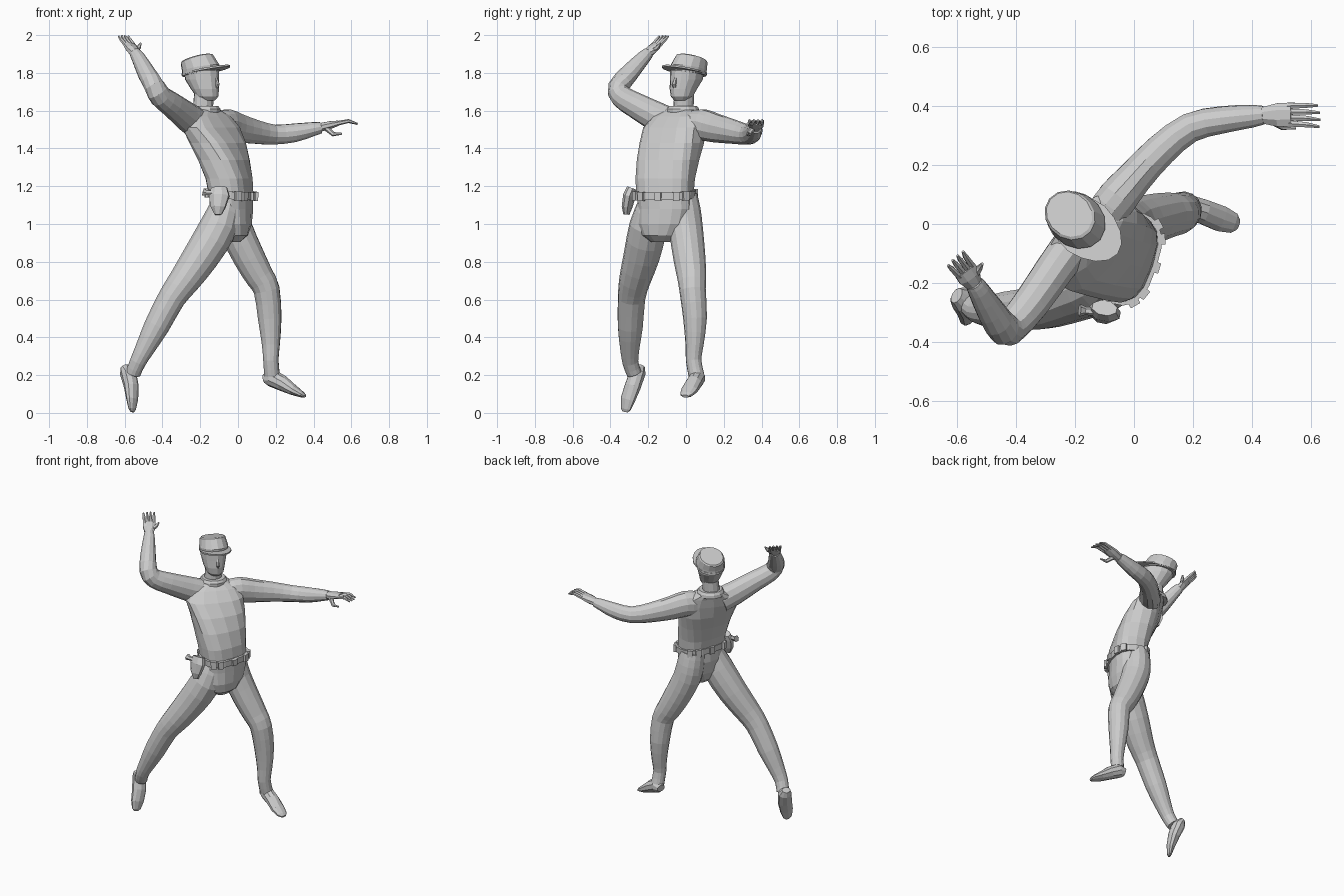
import bpy, bmesh, math
from mathutils import Vector


def skin(name, rings):
    """Bridge equal-sized point rings into a capped solid."""
    bm = bmesh.new()
    loops = [[bm.verts.new(p) for p in ring] for ring in rings]
    n = len(loops[0])
    for a, b in zip(loops, loops[1:]):
        for i in range(n):
            bm.faces.new((a[i], a[(i + 1) % n], b[(i + 1) % n], b[i]))
    bm.faces.new(loops[0][::-1])
    bm.faces.new(loops[-1])
    bmesh.ops.recalc_face_normals(bm, faces=bm.faces)
    mesh = bpy.data.meshes.new(name)
    bm.to_mesh(mesh)
    bm.free()
    ob = bpy.data.objects.new(name, mesh)
    bpy.context.collection.objects.link(ob)
    return ob


def spow(v, e):
    return math.copysign(abs(v) ** e, v)


def stack(name, rows, n=16, e=1.0):
    """Elliptic sections: x, y, z, half depth, half width, yaw, optional tilt."""
    rings = []
    for x, y, z, d, w, yaw, *tilt in rows:
        f = Vector((math.cos(math.radians(yaw)), math.sin(math.radians(yaw)), tilt[0] if tilt else 0))
        s = Vector((-f.y, f.x, 0))
        c = Vector((x, y, z))
        rings.append([c + f * d * spow(math.cos(t), e) + s * w * spow(math.sin(t), e)
                      for t in (2 * math.pi * i / n for i in range(n))])
    return skin(name, rings)


def refine(rows):
    """Insert one curved in-between section per span."""
    rows = [(*r[:4], r[-1]) for r in rows]
    out = [rows[0]]
    for i in range(len(rows) - 1):
        a, b = rows[i], rows[i + 1]
        p, q = rows[max(i - 1, 0)], rows[min(i + 2, len(rows) - 1)]
        out += [tuple((9 * (u + v) - s - t) / 16 for s, u, v, t in zip(p, a, b, q)), b]
    return out


def tube(name, rows, side, n=10):
    """Sections across a path: x, y, z, radius along side, other radius."""
    pts = [Vector(r[:3]) for r in rows]
    rings = []
    for i, r in enumerate(rows):
        t = (pts[min(i + 1, len(pts) - 1)] - pts[max(i - 1, 0)]).normalized()
        u = Vector(side)
        u = (u - t * u.dot(t)).normalized()
        v = t.cross(u)
        a, b = r[3], r[-1]
        rings.append([pts[i] + u * a * math.cos(k) + v * b * math.sin(k)
                      for k in (2 * math.pi * (j + .5) / n for j in range(n))])
    return skin(name, rings)


def hand(name, wrist, knuckle, mid, tip, spread, thumb):
    """Flat palm, four fingers fanned along spread, and a thumb."""
    w, k, m, t, s = (Vector(p) for p in (wrist, knuckle, mid, tip, spread))
    c = w.lerp(k, .55)
    tube(name + "_palm", [(*w, .028, .025), (*c, .043, .022), (*k, .043, .014)], s, 8)
    for i in range(4):
        o = (i - 1.5) * .02
        end = t.lerp(m, .12 if i in (0, 3) else 0)
        tube(f"{name}_finger_{i + 1}",
             [(*(k.lerp(w, .1) + s * o), .012), (*(m + s * o * 1.1), .01),
              (*(end + s * o * 1.2), .005)], s, 6)
    tube(name + "_thumb", [(*p, r) for p, r in zip(thumb, (.015, .012, .005))], s, 6)


# Torso, twisting from hips to shoulders
stack("torso", [
    (-.035, -.112, 1.14, .105, .15, -18),
    (-.047, -.11, 1.24, .11, .156, -20),
    (-.075, -.095, 1.34, .115, .165, -26),
    (-.108, -.075, 1.43, .115, .176, -33),
    (-.142, -.06, 1.51, .1, .186, -40),
    (-.165, -.038, 1.57, .08, .155, -42),
    (-.18, -.018, 1.605, .066, .085, -40)], e=.72)
stack("pelvis", [
    (-.035, -.112, 1.17, .105, .15, -18),
    (-.035, -.105, 1.08, .107, .15, -18),
    (-.035, -.118, 1.0, .102, .138, -15),
    (-.03, -.132, .94, .08, .1, -12),
    (-.03, -.135, .905, .04, .05, -12)], e=.85)

# Neck, collar and head
stack("neck", [(-.188, -.015, 1.58, .055, .055, -39), (-.18, -.01, 1.69, .052, .054, -39)], 12)
stack("collar", [(-.18, -.016, 1.59, .086, .09, -39), (-.178, -.016, 1.61, .085, .086, -39),
                 (-.178, -.016, 1.625, .074, .076, -39)], 12)
stack("head", [
    (-.155, -.028, 1.655, .035, .035, -39),
    (-.163, -.022, 1.675, .062, .056, -39),
    (-.175, -.014, 1.715, .08, .068, -39),
    (-.19, .002, 1.765, .098, .08, -39),
    (-.193, .006, 1.81, .1, .083, -39),
    (-.2, .012, 1.84, .085, .07, -39)], 14)
tube("nose", [(-.117, -.054, 1.775, .008, .008), (-.108, -.064, 1.738, .012, .012),
              (-.113, -.059, 1.722, .009, .008)], (.62, .78, 0), 6)

# Cap with a tilted top and peak
stack("cap_crown", [
    (-.197, .013, 1.795, .105, .09, -39, .16),
    (-.197, .013, 1.825, .106, .091, -39, .18),
    (-.218, .03, 1.872, .09, .08, -39, .32),
    (-.22, .033, 1.878, .082, .073, -39, .3)], 14)
peak = []
for dz in (0, .01):
    ring = []
    for i in range(20):
        a = 2 * math.pi * i / 20
        k = max(0, math.cos(a)) ** .6
        d, w = math.cos(a) * (.107 + .075 * k), math.sin(a) * (.092 + .024 * k)
        f, s = Vector((.777, -.63, .17)), Vector((.63, .777, 0))
        ring.append(Vector((-.197, .013, 1.803 + dz - .25 * w * w)) + f * d + s * w)
    peak.append(ring)
skin("cap_peak", peak)

# Arms
tube("left_arm", refine([
    (-.09, .04, 1.52, .07, .08), (-.055, .09, 1.525, .07, .084),
    (.0, .155, 1.508, .062, .078), (.09, .25, 1.488, .057, .065),
    (.19, .327, 1.473, .052, .054), (.3, .354, 1.483, .047, .05),
    (.4, .366, 1.503, .039, .037), (.44, .37, 1.51, .032, .03)]), (-.6, .8, 0), 12)
tube("right_arm", refine([
    (-.215, -.08, 1.53, .07, .084), (-.27, -.155, 1.567, .067, .08),
    (-.35, -.27, 1.63, .063, .068), (-.41, -.342, 1.675, .058, .061),
    (-.44, -.358, 1.725, .054, .057), (-.485, -.298, 1.8, .048, .05),
    (-.528, -.225, 1.88, .037, .037), (-.545, -.2, 1.905, .031, .03)]), (-.75, .6, 0), 12)

# Hands
hand("left_hand", (.43, .369, 1.51), (.535, .372, 1.535), (.585, .37, 1.545), (.632, .366, 1.53),
     (-.08, 1, 0), [(.47, .352, 1.505), (.505, .33, 1.475), (.55, .325, 1.478)])
hand("right_hand", (-.543, -.205, 1.9), (-.575, -.155, 1.95), (-.595, -.132, 1.976),
     (-.608, -.115, 1.997), (.7, .65, 0),
     [(-.545, -.18, 1.915), (-.525, -.15, 1.935), (-.515, -.135, 1.958)])

# Legs
tube("right_leg", refine([
    (-.06, -.175, 1.12, .075), (-.1, -.2, .99, .1), (-.195, -.235, .83, .096),
    (-.285, -.272, .7, .083), (-.35, -.288, .61, .073), (-.43, -.295, .46, .067),
    (-.488, -.298, .35, .053), (-.53, -.295, .27, .043), (-.555, -.275, .21, .04)]), (.4, .9, 0), 14)
tube("left_leg", refine([
    (-.04, -.02, 1.15, .08), (-.032, -.01, 1.07, .088), (-.01, 0, .97, .09), (.06, .018, .82, .085),
    (.115, .03, .72, .077), (.152, .035, .65, .07), (.168, .048, .5, .063),
    (.174, .045, .36, .048), (.174, .04, .28, .041), (.18, .055, .2, .042)]), (.3, .95, 0), 14)

# Feet
tube("right_foot", [
    (-.603, -.243, .245, .028, .02), (-.583, -.255, .215, .044, .043),
    (-.565, -.282, .14, .046, .037), (-.56, -.308, .07, .043, .026),
    (-.56, -.319, .02, .03, .015), (-.56, -.322, .005, .016, .007)], (.5, .85, 0))
tube("left_foot", [
    (.14, .075, .18, .028, .025), (.175, .062, .187, .042, .048),
    (.235, .042, .157, .044, .042), (.295, .018, .12, .046, .028),
    (.338, .003, .097, .036, .016), (.354, -.003, .088, .018, .008)], (.3, .95, 0))

# Belt with pouches and buckle
bx, by, bz = -.035, -.112, 1.155
stack("belt", [(bx, by, bz - .02, .116, .162, -18, -.08), (bx, by, bz + .02, .117, .164, -18, -.08)],
      20, e=.75)
f = Vector((math.cos(math.radians(-18)), math.sin(math.radians(-18)), -.08))
s = Vector((-f.y, f.x, 0))
for i, deg in enumerate((0, -30, -52, 30, 55, 125, 150, 180, 215)):
    a = math.radians(deg)
    c = Vector((bx, by, bz)) + f * .117 * spow(math.cos(a), .75) + s * .164 * spow(math.sin(a), .75)
    along = -f * .117 * math.sin(a) + s * .164 * math.cos(a)
    h = .02 if deg == 0 else .024
    tube("buckle" if deg == 0 else f"pouch_{i}",
         [(c.x, c.y, c.z - h, .024, .015), (c.x, c.y, c.z + h, .026, .016)], along, 4)

# Holster and grip on the right hip
tube("holster", [(-.1, -.285, 1.19, .045, .028), (-.1, -.3, 1.15, .058, .032),
                 (-.105, -.312, 1.09, .042, .028), (-.105, -.316, 1.05, .02, .016)], (1, -.2, 0), 8)
tube("grip", [(-.11, -.3, 1.165, .015), (-.165, -.295, 1.165, .014),
              (-.185, -.293, 1.17, .022)], (0, 0, 1), 6)
